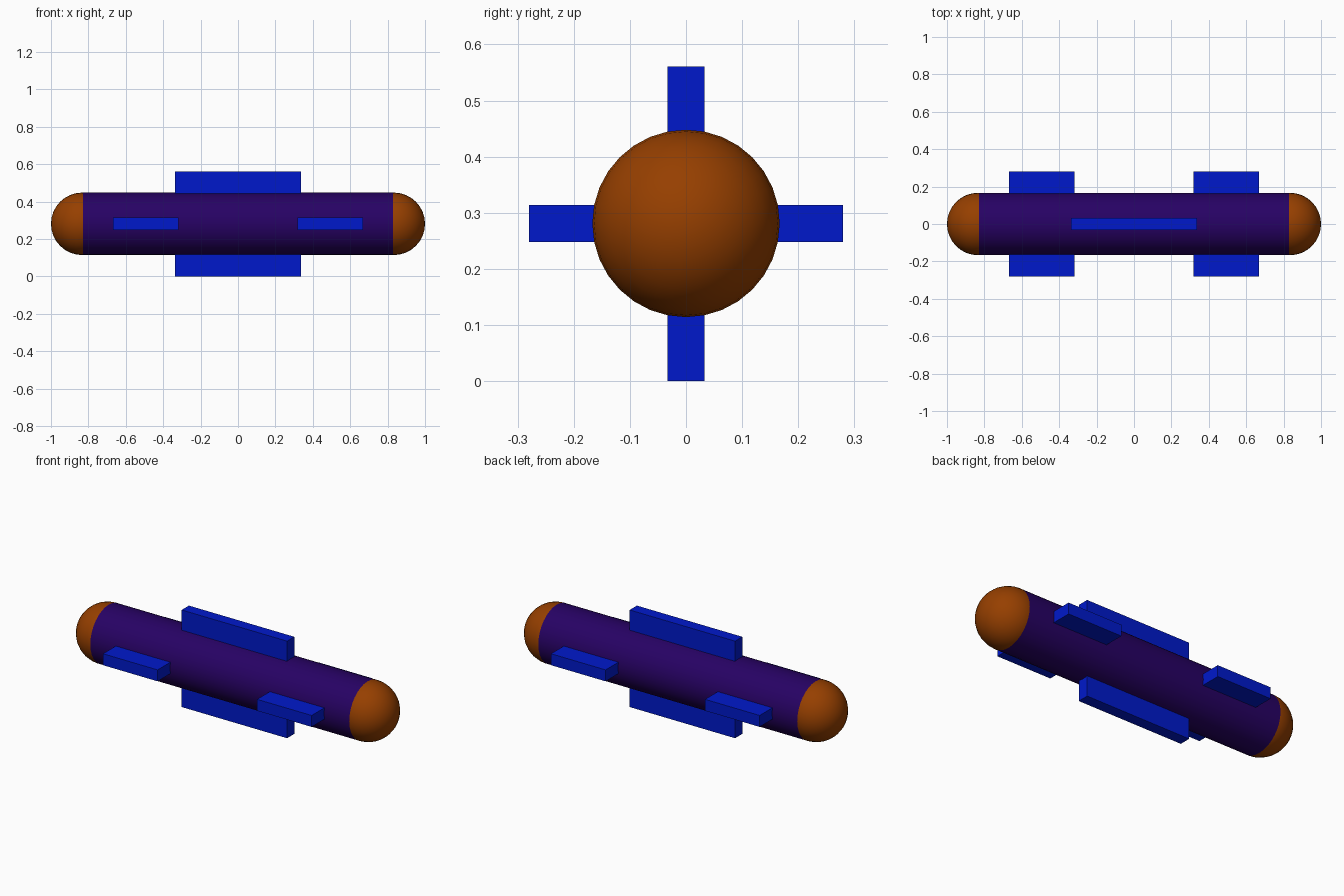
import bpy
import math

if "Cube" in bpy.data.objects:
    bpy.data.objects.remove(bpy.data.objects["Cube"])

R = 0.167          # body radius
ZC = 0.281         # height of the body axis
HALF = 0.833       # half length of the straight tube


def material(name, rgb):
    m = bpy.data.materials.new(name)
    m.diffuse_color = (*rgb, 1.0)
    m.use_nodes = True
    m.node_tree.nodes["Principled BSDF"].inputs["Base Color"].default_value = m.diffuse_color
    return m


ORANGE = material("burnt orange", (0.305, 0.05, 0.0))
PURPLE = material("deep purple", (0.02, 0.0005, 0.127))
BLUE = material("royal blue", (0.0, 0.0095, 0.6))


def finish(name, mat, smooth=False):
    ob = bpy.context.object
    ob.name = name
    ob.data.materials.append(mat)
    if smooth:
        bpy.ops.object.shade_smooth_by_angle(angle=math.radians(40))
    return ob


def box(name, x0, x1, y0, y1, z0, z1):
    bpy.ops.mesh.primitive_cube_add(
        size=1, location=((x0 + x1) / 2, (y0 + y1) / 2, (z0 + z1) / 2))
    bpy.context.object.scale = (x1 - x0, y1 - y0, z1 - z0)
    bpy.ops.object.transform_apply(location=False, rotation=False, scale=True)
    return finish(name, BLUE)


# Tube body along x
bpy.ops.mesh.primitive_cylinder_add(vertices=32, radius=R - 0.0005, depth=2 * HALF,
                                    location=(0, 0, ZC),
                                    rotation=(0, math.pi / 2, 0))
finish("body_tube", PURPLE, True)

# Round end caps
for side, label in ((-1, "left"), (1, "right")):
    bpy.ops.mesh.primitive_uv_sphere_add(segments=32, ring_count=16, radius=R,
                                         location=(side * HALF, 0, ZC),
                                         rotation=(0, math.pi / 2, 0))
    finish(f"{label}_end_cap", ORANGE, True)

# Long fins above and below the middle
box("top_fin", -0.337, 0.337, -0.033, 0.033, ZC + 0.13, 0.561)
box("bottom_fin", -0.337, 0.337, -0.033, 0.033, 0.0, ZC - 0.13)

# Two short fins on each side
for sx, end in ((-1, "left"), (1, "right")):
    for sy, face in ((-1, "front"), (1, "back")):
        x0, x1 = sorted((sx * 0.318, sx * 0.667))
        y0, y1 = sorted((sy * 0.13, sy * 0.28))
        box(f"{face}_{end}_fin", x0, x1, y0, y1, ZC - 0.033, ZC + 0.033)
